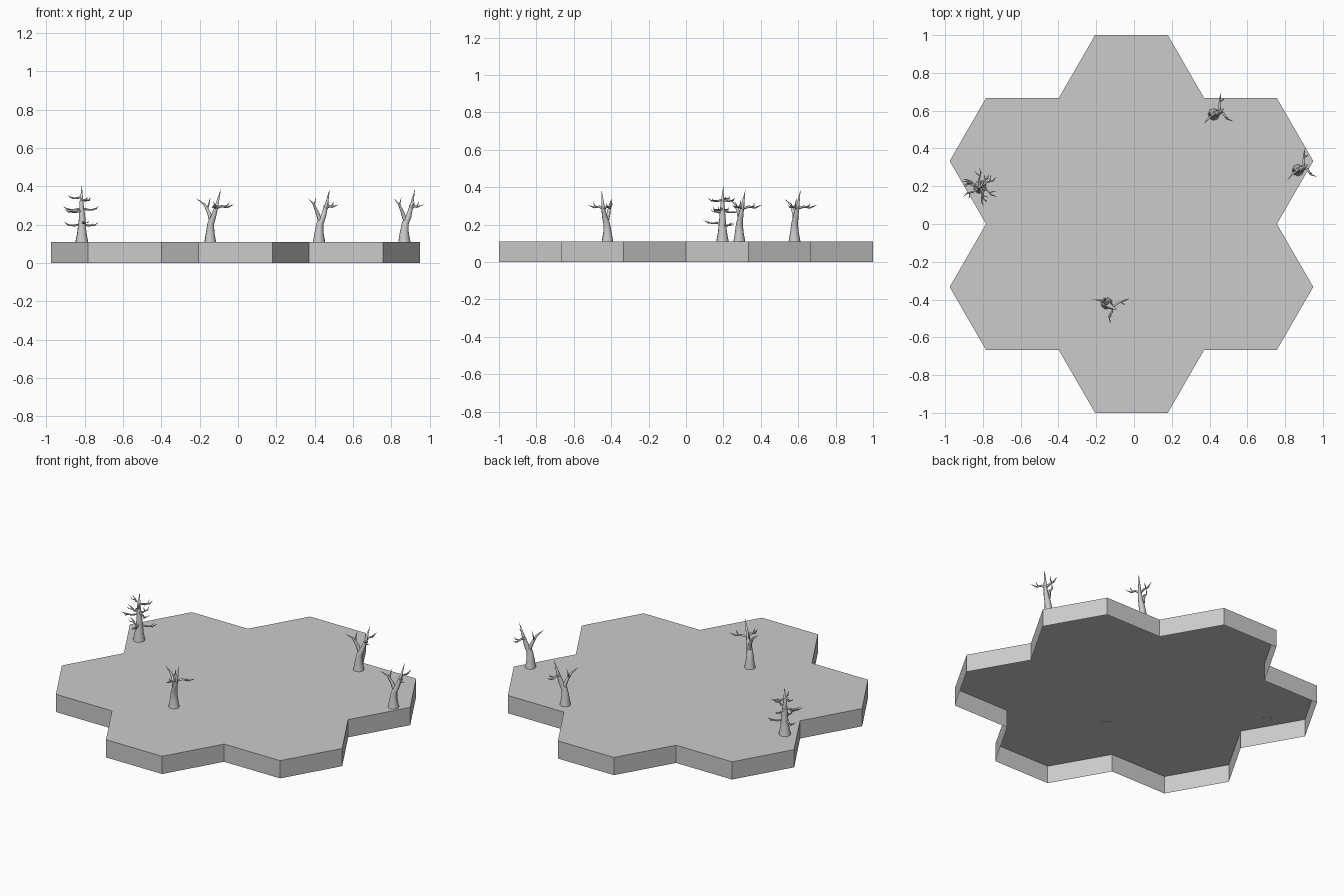
import bpy, bmesh, math
from mathutils import Vector, Matrix

if "Cube" in bpy.data.objects:
    bpy.data.objects.remove(bpy.data.objects["Cube"])

grey = bpy.data.materials.new("plain_grey")
grey.use_nodes = True
grey.diffuse_color = (0.6, 0.6, 0.6, 1)
grey.node_tree.nodes["Principled BSDF"].inputs["Base Color"].default_value = (0.6, 0.6, 0.6, 1)

TOP = 0.11          # height of the ground slab
R = 0.385           # hexagon corner radius
CX = -0.0135        # slab centre in x


def make_mesh(bm, name):
    mesh = bpy.data.meshes.new(name)
    bm.to_mesh(mesh)
    bm.free()
    mesh.materials.append(grey)
    return mesh


def make_tree(bm, name):
    bmesh.ops.recalc_face_normals(bm, faces=bm.faces)
    mesh = make_mesh(bm, name)
    mesh.shade_smooth()
    mesh.set_sharp_from_angle(angle=math.radians(65))
    return mesh


def place(mesh, name, location, turn=0):
    ob = bpy.data.objects.new(name, mesh)
    ob.location = location
    ob.rotation_euler.z = math.radians(turn)
    bpy.context.collection.objects.link(ob)


def limb(bm, points, radii, sides=6):
    """Tapered limb through the points, ending in a sharp tip."""
    pts = [Vector(p) for p in points]
    rings = []
    for i, (p, r) in enumerate(zip(pts[:-1], radii)):
        along = pts[i + 1] - pts[max(i - 1, 0)]
        side = along.cross(Vector((0.3, 1, 0.1))).normalized()
        ring = []
        for k in range(sides):
            spin = Matrix.Rotation(math.tau * k / sides, 3, along)
            ring.append(bm.verts.new(p + spin @ side * r))
        rings.append(ring)
    bm.faces.new(rings[0])
    tip = bm.verts.new(pts[-1])
    for k in range(sides):
        n = (k + 1) % sides
        for a, b in zip(rings, rings[1:]):
            bm.faces.new((a[k], a[n], b[n], b[k]))
        bm.faces.new((rings[-1][k], rings[-1][n], tip))


# Ground slab: outline of seven joined hexagons, open underneath
bm = bmesh.new()
outline = []
for i in range(6):
    a = math.radians(30 + 60 * i)
    centre = Vector((math.cos(a), math.sin(a), 0)) * R * math.sqrt(3)
    for step in (-60, 0, 60):
        b = a + math.radians(step - 30)
        outline.append(bm.verts.new(centre + Vector((math.cos(b), math.sin(b), TOP / R)) * R))
bm.faces.new(outline)
bmesh.ops.remove_doubles(bm, verts=bm.verts[:], dist=0.001)
rim = bmesh.ops.extrude_edge_only(bm, edges=bm.edges[:])
lower = [v for v in rim["geom"] if isinstance(v, bmesh.types.BMVert)]
bmesh.ops.translate(bm, verts=lower, vec=(0, 0, -TOP))
bmesh.ops.recalc_face_normals(bm, faces=bm.faces)
if max(bm.faces, key=lambda f: f.calc_area()).normal.z < 0:
    bmesh.ops.reverse_faces(bm, faces=bm.faces)
place(make_mesh(bm, "ground_slab"), "ground_slab", (CX, 0, 0))

# Forked bare tree: leaning trunk, then branches and twigs
bm = bmesh.new()
limb(bm, [(0, 0, -0.002), (0, 0, 0.05), (0.003, -0.004, 0.095), (0.018, -0.016, 0.135),
          (0.034, -0.024, 0.19), (0.056, -0.032, 0.277)],
     [0.032, 0.023, 0.018, 0.014, 0.009], 8)
limb(bm, [(0.006, -0.004, 0.105), (-0.006, 0.006, 0.15), (-0.03, 0.014, 0.195), (-0.075, 0.022, 0.228)],
     [0.012, 0.01, 0.006])
limb(bm, [(-0.016, 0.01, 0.172), (-0.008, 0.024, 0.195), (0.002, 0.018, 0.235)], [0.006, 0.004])
limb(bm, [(0.03, -0.02, 0.175), (0.058, 0.0, 0.186), (0.09, 0.014, 0.18), (0.127, 0.028, 0.196)],
     [0.007, 0.006, 0.005])
limb(bm, [(0.075, 0.006, 0.184), (0.092, -0.004, 0.192), (0.1, -0.004, 0.208)], [0.004, 0.003])
limb(bm, [(0.028, -0.02, 0.172), (0.028, -0.044, 0.186), (0.014, -0.07, 0.182), (0.02, -0.107, 0.194)],
     [0.007, 0.006, 0.005])
limb(bm, [(0.018, -0.06, 0.184), (0.022, -0.07, 0.196), (0.016, -0.076, 0.215)], [0.004, 0.003])
forked = make_tree(bm, "forked_tree")
place(forked, "forked_tree_front", (-0.145, -0.42, TOP))
place(forked, "forked_tree_back", (0.423, 0.58, TOP), 60)
place(forked, "forked_tree_left", (0.868, 0.285, TOP), 60)

# Bare conifer: straight trunk with tiers of upturned branches
bm = bmesh.new()
limb(bm, [(0, 0, -0.002), (0, 0, 0.05), (0.002, 0, 0.12), (-0.002, 0, 0.2), (0, 0.004, 0.295)],
     [0.035, 0.025, 0.018, 0.011], 8)
# Each tier: height, reach, branch directions
for height, reach, directions in ((0.085, 0.105, (153, 279, 30)),
                                  (0.155, 0.105, (208, 329, 90, 160)),
                                  (0.215, 0.085, (54, 150, 290))):
    for k, direction in enumerate(directions):
        turn = Matrix.Rotation(math.radians(direction), 3, "Z")
        lift = Vector((0, 0, height + 0.012 * (k % 2)))

        def at(x, y, z):
            return turn @ Vector((x * reach, y * reach, z)) + lift

        limb(bm, [at(0.05, 0, 0.006), at(0.4, 0.05, 0), at(0.72, -0.04, 0.002), at(1, 0.04, 0.018)],
             [0.006, 0.005, 0.004])
        limb(bm, [at(0.55, 0, 0), at(0.72, 0.2, 0.004), at(0.82, 0.24, 0.02)], [0.003, 0.002])
place(make_tree(bm, "bare_conifer"), "bare_conifer", (-0.815, 0.195, TOP))
